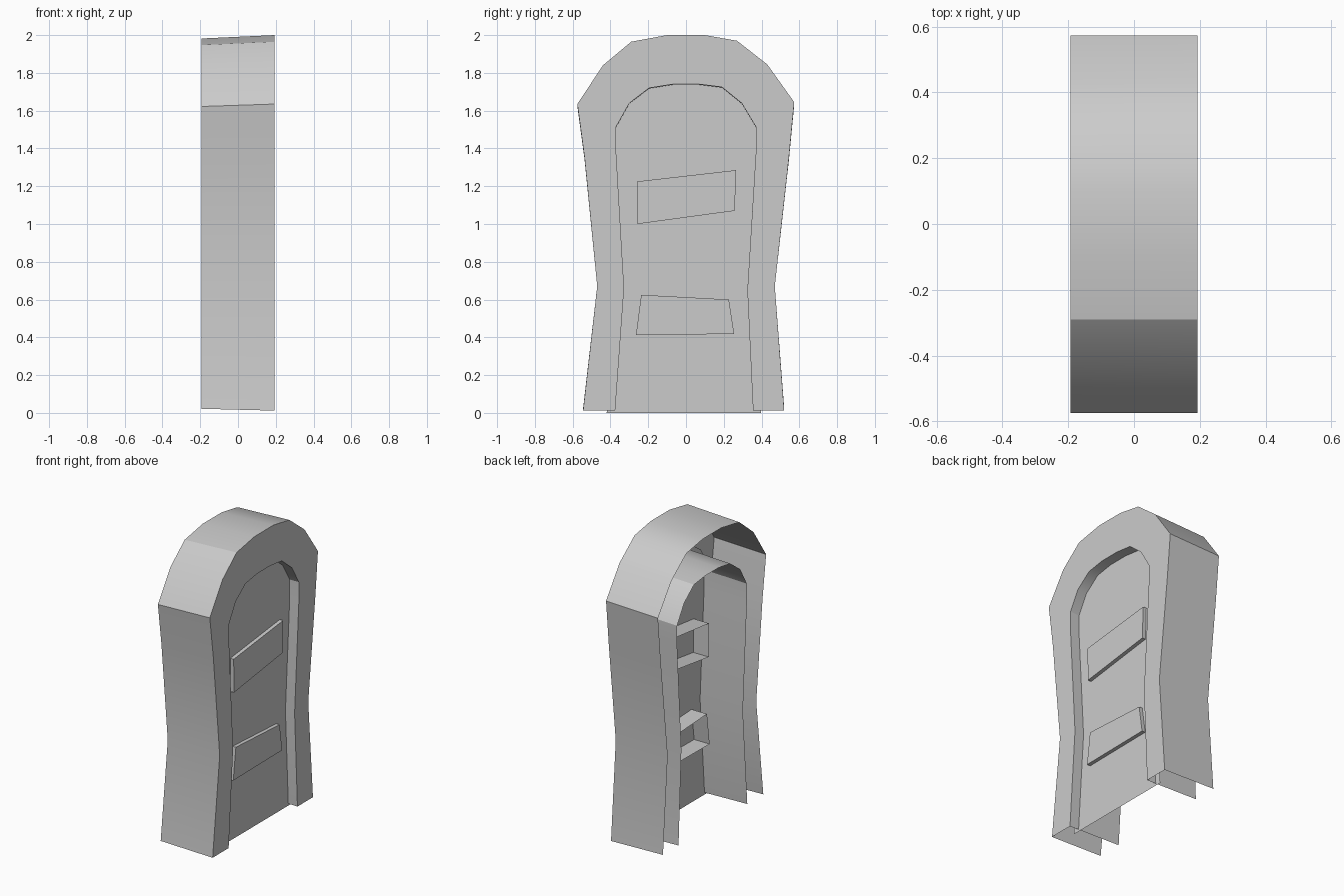
import bpy

if "Cube" in bpy.data.objects:
    bpy.data.objects.remove(bpy.data.objects["Cube"])

FRONT, BACK = 0.193, -0.193
DOOR_X = 0.125

# (y, z) outlines, running from one foot over the arch to the other
outer = [(-0.545, 0.012), (-0.47, 0.67), (-0.537, 1.35), (-0.575, 1.635),
         (-0.44, 1.84), (-0.29, 1.965), (-0.10, 2.0), (0.10, 2.0),
         (0.27, 1.97), (0.43, 1.845), (0.573, 1.645), (0.545, 1.35),
         (0.47, 0.67), (0.52, 0.012)]
inner = [(-0.375, 0.012), (-0.328, 0.66), (-0.37, 1.38), (-0.37, 1.515),
         (-0.30, 1.64), (-0.195, 1.72), (-0.07, 1.74), (0.07, 1.74),
         (0.19, 1.725), (0.295, 1.64), (0.37, 1.515), (0.37, 1.38),
         (0.325, 0.65), (0.355, 0.012)]


def at(profile, x):
    return [(x, y, z) for y, z in profile]


def shrink(profile):
    # the rear edge is slightly lower than the front edge
    return [(y, 0.01 + 0.986 * z) for y, z in profile]


def strip(a, b, n, closed=False):
    # quads joining two rows of n vertices that start at a and b
    return [(a + i, a + (i + 1) % n, b + (i + 1) % n, b + i)
            for i in range(n if closed else n - 1)]


def make(name, verts, faces):
    mesh = bpy.data.meshes.new(name)
    mesh.from_pydata(verts, [], faces)
    ob = bpy.data.objects.new(name, mesh)
    bpy.context.collection.objects.link(ob)
    bpy.ops.object.select_all(action='DESELECT')
    ob.select_set(True)
    bpy.context.view_layer.objects.active = ob
    bpy.ops.object.shade_smooth_by_angle(angle=0.5)
    return ob


# Arched frame: rear outer edge, front outer edge, front inner edge, rear inner edge
n = len(outer)
rows = (at(shrink(outer), BACK) + at(outer, FRONT)
        + at(inner, FRONT) + at(shrink(inner), BACK))
make("door_frame", rows, strip(0, n, n) + strip(n, 2 * n, n) + strip(2 * n, 3 * n, n))

# Door leaf: a single sheet that tucks behind the frame opening
leaf = [(y * 1.12, z * 1.02 - 0.012) for y, z in inner]
make("door_panel", at(leaf, DOOR_X), [tuple(reversed(range(n)))])

# Crooked cross planks, open at the back
planks = {
    "upper_plank": [(-0.26, 1.225), (0.265, 1.285), (0.258, 1.07), (-0.257, 1.0)],
    "lower_plank": [(-0.237, 0.625), (0.227, 0.60), (0.255, 0.418), (-0.265, 0.412)],
}
for name, outline in planks.items():
    make(name, at(outline, 0.01) + at(outline, 0.15),
         strip(0, 4, 4, True) + [(7, 6, 5, 4)])
